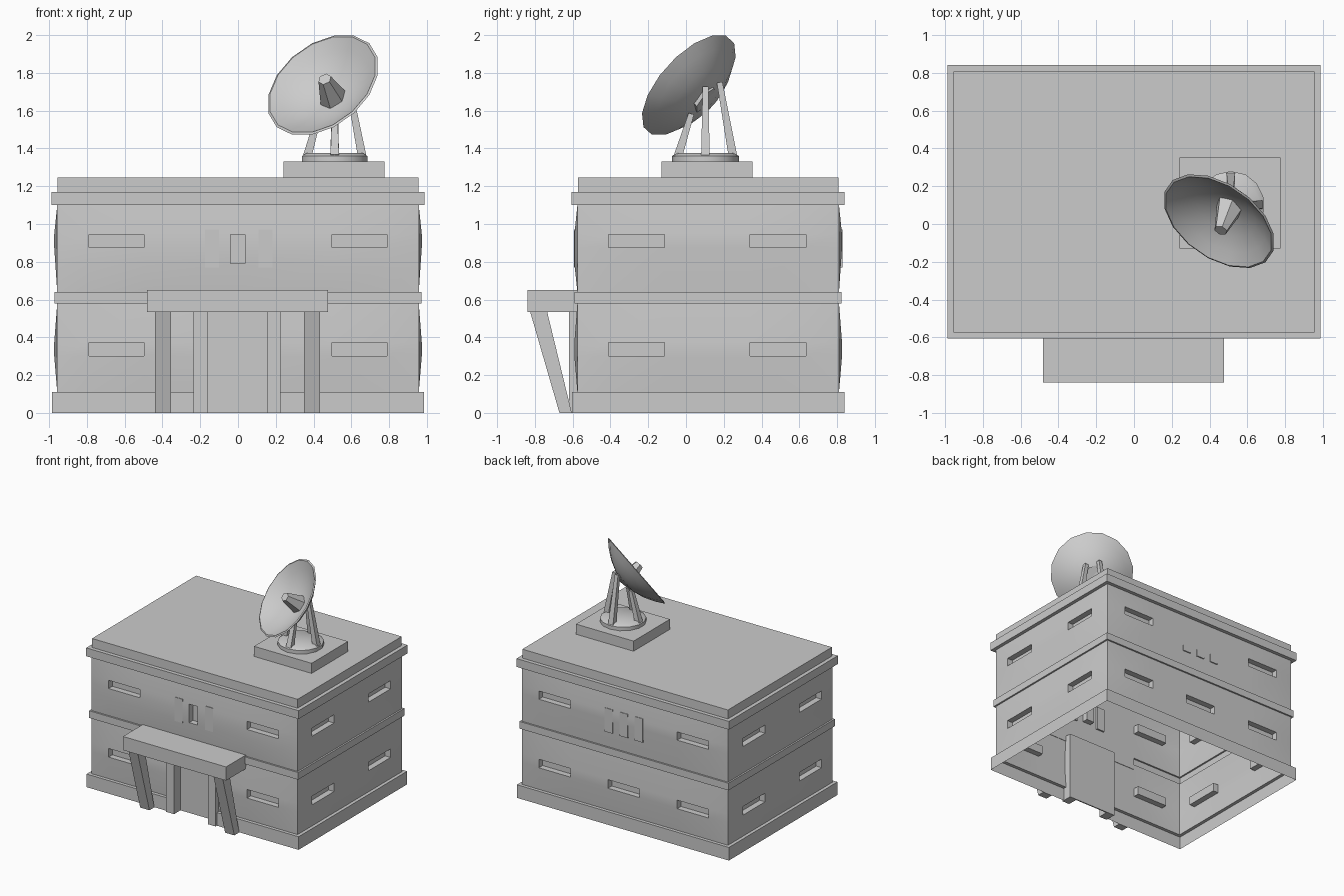
import bpy, bmesh, math
from mathutils import Vector

if "Cube" in bpy.data.objects:
    bpy.data.objects.remove(bpy.data.objects["Cube"])

HX, Y0, Y1 = 0.957, -0.575, 0.81        # wall footprint
BULGE, DEPTH = 0.016, 0.05              # wall swelling, window recess


def finish(name, bm, smooth=False):
    me = bpy.data.meshes.new(name)
    bm.to_mesh(me)
    bm.free()
    ob = bpy.data.objects.new(name, me)
    bpy.context.collection.objects.link(ob)
    if smooth:
        bpy.ops.object.select_all(action='DESELECT')
        ob.select_set(True)
        bpy.context.view_layer.objects.active = ob
        bpy.ops.object.shade_smooth_by_angle(angle=math.radians(35))
    return ob


def box(name, x, y, z):
    bm = bmesh.new()
    bmesh.ops.create_cube(bm, size=1)
    for v in bm.verts:
        v.co = [r[0] if c < 0 else r[1] for c, r in zip(v.co, (x, y, z))]
    return finish(name, bm)


def band(name, profile, gap=None, cap=False):
    """Sweep an (outset, z) profile round the footprint, optionally leaving a door gap."""
    bm = bmesh.new()
    rows = []
    for o, z in profile:
        pts = [(HX + o, Y0 - o), (HX + o, Y1 + o), (-HX - o, Y1 + o), (-HX - o, Y0 - o)]
        if gap:
            pts = [(gap[1], Y0 - o)] + pts + [(gap[0], Y0 - o)]
        rows.append([bm.verts.new((x, y, z)) for x, y in pts])
    n = len(rows[0])
    for a, b in zip(rows, rows[1:]):
        for i in range(n - 1 if gap else n):
            j = (i + 1) % n
            bm.faces.new((a[i], a[j], b[j], b[i]))
    if cap:
        bm.faces.new(rows[-1])
    return finish(name, bm)


SIDES = {
    "front": lambda u, d: (u, Y0 - d),
    "right": lambda u, d: (HX + d, u),
    "back": lambda u, d: (-u, Y1 + d),
    "left": lambda u, d: (-HX - d, -u),
}


def wall(side, z0, z1, windows, hole=None):
    """Softly swollen wall panel, gridded on the window edges, with recessed windows."""
    place = SIDES[side]
    lo, hi = {"front": (-HX, HX), "back": (-HX, HX),
              "right": (Y0, Y1), "left": (-Y1, -Y0)}[side]
    openings = windows + ([hole] if hole else [])
    us = sorted({lo, hi} | {u for w in openings for u in w[:2]})
    zs = sorted({z0, z1} | {z for w in openings for z in w[2:]})
    bm = bmesh.new()

    def vert(u, z, d):
        return bm.verts.new((*place(u, d), z))

    def swell(u, z):
        return 0 if u in (lo, hi) or z in (z0, z1) else BULGE

    grid = [[vert(u, z, swell(u, z)) for u in us] for z in zs]
    for j in range(len(zs) - 1):
        for i in range(len(us) - 1):
            cu, cz = (us[i] + us[i + 1]) / 2, (zs[j] + zs[j + 1]) / 2
            if any(a < cu < b and c < cz < d for a, b, c, d in openings):
                continue
            bm.faces.new((grid[j][i], grid[j][i + 1], grid[j + 1][i + 1], grid[j + 1][i]))
    for a, b, c, d in windows:
        loop = [(a, c), (b, c), (b, d), (a, d)]
        rim = [vert(u, z, BULGE) for u, z in loop]
        pane = [vert(u, z, BULGE - DEPTH) for u, z in loop]
        for i in range(4):
            j = (i + 1) % 4
            bm.faces.new((rim[i], rim[j], pane[j], pane[i]))
        bm.faces.new(pane)
    bmesh.ops.remove_doubles(bm, verts=bm.verts, dist=0.0005)
    return finish(f"{side}_wall", bm, True)


def lathe(name, profile, sides, origin, axis=(0, 0, 1)):
    q = Vector(axis).to_track_quat('Z', 'Y')
    bm = bmesh.new()
    rows = []
    for r, h in profile:
        count = sides if r > 0 else 1
        rows.append([bm.verts.new(Vector(origin) + q @ Vector((
            r * math.cos(2 * math.pi * (k + .5) / sides),
            r * math.sin(2 * math.pi * (k + .5) / sides), h))) for k in range(count)])
    for a, b in zip(rows, rows[1:]):
        for i in range(sides):
            j = (i + 1) % sides
            f = [a[i % len(a)], a[j % len(a)], b[j % len(b)], b[i % len(b)]]
            bm.faces.new(list(dict.fromkeys(f)))
    bmesh.ops.recalc_face_normals(bm, faces=bm.faces)
    return finish(name, bm, True)


def strut(name, a, b, ra, rb, sides):
    a, b = Vector(a), Vector(b)
    return lathe(name, [(0, 0), (ra, 0), (rb, (b - a).length), (0, (b - a).length)],
                 sides, a, b - a)


# Plinth, floor band, cornice and roof
DOOR = (-0.235, 0.225)
band("plinth", [(.028, 0), (.028, .11), (0, .11)], gap=DOOR)
band("floor_band", [(0, .58), (.014, .58), (.014, .64), (0, .64)])
band("cornice_and_roof", [(0, 1.10), (.03, 1.10), (.03, 1.17), (-.002, 1.17), (-.002, 1.245)], cap=True)

# Two storeys of walls with slot windows
for z0, z1, wz in ((.11, .58, (.30, .372)), (.64, 1.10, (.876, .945))):
    low = z0 < .5
    ends = [(s - .146, s + .146, *wz) for s in (-.643, .643)]
    middle = [(-.146, .146, *wz)] if low else []
    flank = [(-.41, -.115, *wz), (.34, .635, *wz)]
    if low:
        wall("front", z0, z1, ends, hole=(*DOOR, z0, z1))
    else:
        wall("front", z0, z1, ends + [(-.04, .036, .79, .945)])
    wall("back", z0, z1, ends + middle)
    wall("right", z0, z1, flank)
    wall("left", z0, z1, [(-b, -a, c, d) for a, b, c, d in flank])

# Thin upright wall panels, front and back
for x in (-.137, .145):
    box("front_panel", (x - .037, x + .037), (Y0 - .018, Y0), (.77, .97))
for x in (-.14, 0, .14):
    box("back_panel", (x - .037, x + .037), (Y1, Y1 + .018), (.77, .97))

# Entrance: jambs, recessed door, canopy and raking posts
box("door_jamb", (DOOR[0], -.16), (-.62, -.525), (0, .58))
box("door_jamb", (.155, DOOR[1]), (-.62, -.525), (0, .58))
box("door", (-.16, .155), (-.535, -.525), (0, .58))
box("canopy", (-.482, .476), (-.838, -.575), (.535, .65))
for x in (-.397, .392):
    post = box("canopy_post", (x - .043, x + .043), (-.67, -.605), (0, .535))
    for v in post.data.vertices:
        if v.co.z > .1:
            v.co.y = -.825 if v.co.y < -.64 else -.735

# Roof pad and round dish base
box("dish_pad", (.24, .775), (-.13, .353), (1.24, 1.33))
PX, PY = .512, .103
lathe("dish_base", [(0, 1.33), (.177, 1.33), (.177, 1.36), (.15, 1.377), (0, 1.377)], 14, (PX, PY, 0))

# Dish bowl pointing up and to the front left
N = Vector((-.46, -.66, .595)).normalized()
R, D, T = .332, .135, .018
apex = Vector((.45, .015, 1.735)) - N * D
radii = [0, .1, .19, .27, R]
outer = [(r, D * (r / R) ** 2) for r in radii]
inner = [(max(r - T * .7, 0), h + T * (1 - .7 * r / R)) for r, h in reversed(outer)]
lathe("dish", outer + inner, 16, apex, N)

# Feed horn and four legs
strut("feed_horn", apex, (.459, -.034, 1.767), .08, .036, 6)
for dx, dy in ((1, 0), (-1, 0), (0, 1), (0, -1)):
    tx, ty = dx * .075, dy * .075
    tz = apex.z - (N.x * tx + N.y * ty) / N.z + .012
    strut("dish_leg", (PX + dx * .145, PY + dy * .145, 1.36), (PX + tx, PY + ty, tz), .032, .021, 4)
